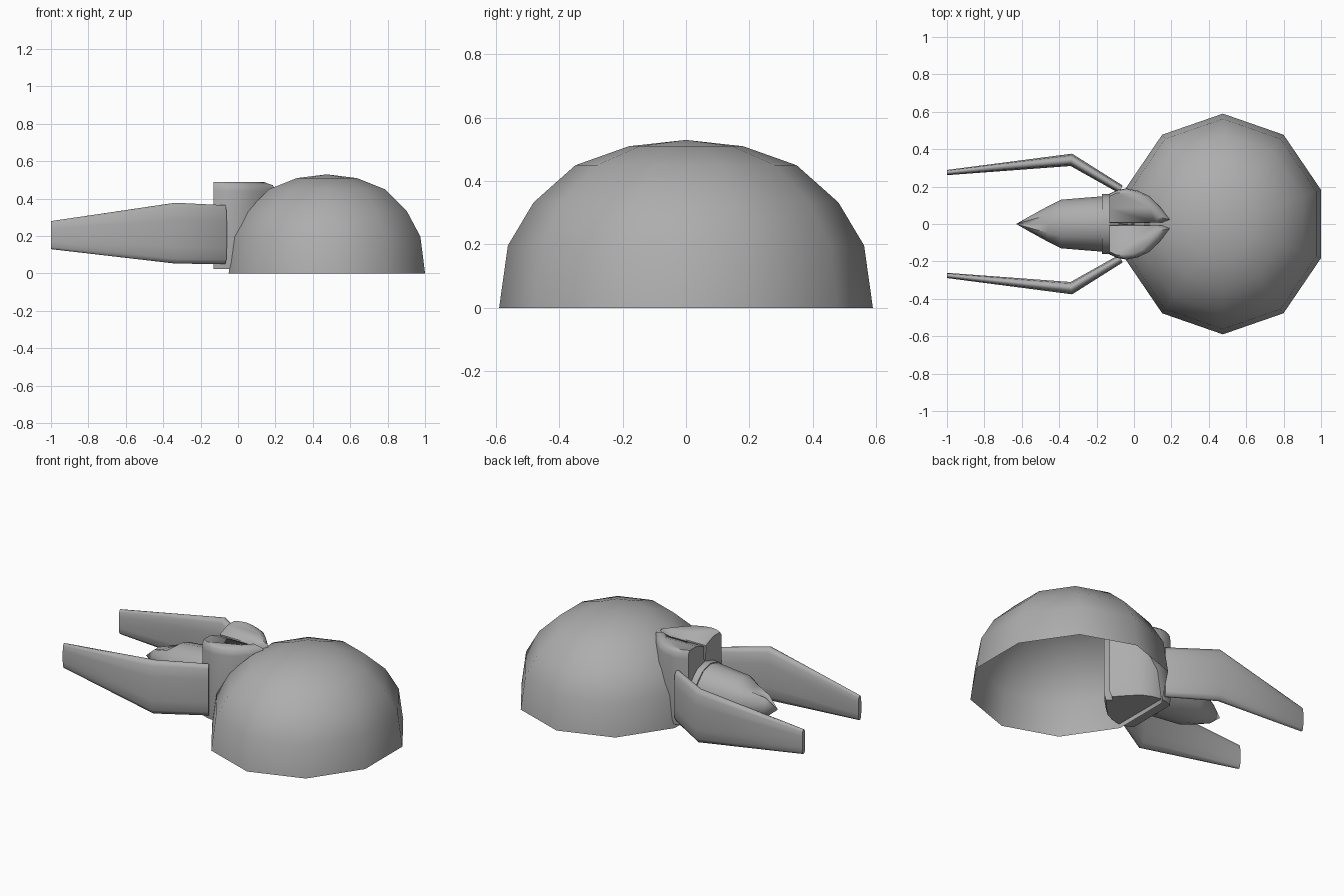
import bpy, bmesh, math

if "Cube" in bpy.data.objects:
    bpy.data.objects.remove(bpy.data.objects["Cube"])

# Mid grey for every part
grey = bpy.data.materials.new("mid_grey")
grey.diffuse_color = (0.42, 0.42, 0.42, 1)
grey.use_nodes = True
grey.node_tree.nodes["Principled BSDF"].inputs["Base Color"].default_value = grey.diffuse_color


def loft(name, rings, cap_start=True, cap_end=True, angle=60):
    """Skin a list of equal-length point rings; a one-point ring is a tip."""
    bm = bmesh.new()
    vs = [[bm.verts.new(p) for p in r] for r in rings]
    for a, b in zip(vs, vs[1:]):
        n = len(a)
        for i in range(n):
            j = (i + 1) % n
            if len(b) == 1:
                bm.faces.new((a[i], a[j], b[0]))
            else:
                bm.faces.new((a[i], a[j], b[j], b[i]))
    if cap_start:
        bm.faces.new(vs[0][::-1])
    if cap_end and len(vs[-1]) > 2:
        bm.faces.new(vs[-1])
    bmesh.ops.recalc_face_normals(bm, faces=bm.faces)
    me = bpy.data.meshes.new(name)
    bm.to_mesh(me)
    bm.free()
    me.materials.append(grey)
    ob = bpy.data.objects.new(name, me)
    bpy.context.collection.objects.link(ob)
    bpy.ops.object.select_all(action='DESELECT')
    ob.select_set(True)
    bpy.context.view_layer.objects.active = ob
    bpy.ops.object.shade_smooth_by_angle(angle=math.radians(angle))
    return ob


def mirror_y(ob):
    m = ob.modifiers.new("mirror", 'MIRROR')
    m.use_axis = (False, True, False)
    m.use_mirror_merge = False


# Ten-sided open dome
def dome_ring(r, z):
    return [(0.475 + 0.552 * r * math.cos(math.radians(18 + 36 * i)),
             0.59 * r * math.sin(math.radians(18 + 36 * i)), z) for i in range(10)]


dome = [dome_ring(r, z) for r, z in
        ((1, 0), (0.953, 0.197), (0.815, 0.333), (0.592, 0.45), (0.306, 0.51))]
loft("dome_shell", dome + [[(0.475, 0, 0.53)]], cap_start=False)

# Paired upright body lobes meeting in a V-shaped groove
outline = [(-0.13, 0.0), (-0.13, 0.08), (-0.13, 0.163), (-0.09, 0.182), (-0.04, 0.19),
           (0.02, 0.178), (0.08, 0.15), (0.14, 0.09), (0.2, 0.022), (0.17, 0.0)]


def lobe_ring(s, z, dip=0):
    ring = []
    for i, (x, y) in enumerate(outline):
        inner = i in (0, 9)
        ring.append((-0.13 + (x + 0.13) * s,
                     dip * 0.25 if inner else 0.09 + (y - 0.09) * s,
                     z - dip if inner else z))
    return ring


mirror_y(loft("body_lobe", [lobe_ring(*p) for p in
              ((0.95, 0.025), (1, 0.06), (1, 0.44, 0.03), (0.96, 0.472, 0.035),
               (0.8, 0.49, 0.03))], angle=60))


# Tapered head ending in a point
def head_ring(x, w, top, bottom, n=12):
    c, h = (top + bottom) / 2, (top - bottom) / 2
    return [(x, w * math.cos(2 * math.pi * i / n), c + h * math.sin(2 * math.pi * i / n))
            for i in range(n)]


head = [head_ring(*p) for p in ((-0.08, 0.15, 0.36, 0.06), (-0.17, 0.148, 0.36, 0.06),
                                (-0.39, 0.13, 0.34, 0.08))]
# Muzzle has a shallow crease along its top
for x, w, top, bottom in ((-0.46, 0.095, 0.305, 0.1), (-0.56, 0.04, 0.27, 0.14)):
    ring = head_ring(x, w, top, bottom)
    ring[3] = (x, 0, top - 0.025)
    head.append(ring)
loft("head", head + [[(-0.63, 0, 0.2)]])

# Collar behind the head
loft("neck_collar", [head_ring(x, 0.16, 0.365, 0.055) for x in (-0.10, -0.17)])


# Flat bent side claws with rounded edges
def claw_ring(x, y, half_t, low, high, skew):
    c, h = (low + high) / 2, (high - low) / 2
    sec = [(1, -0.45), (1, 0.45), (0.75, 0.85), (0.3, 1), (-0.3, 1), (-0.75, 0.85),
           (-1, 0.45), (-1, -0.45), (-0.75, -0.85), (-0.3, -1), (0.3, -1), (0.75, -0.85)]
    return [(x + skew * t, y + half_t * t, c + h * v) for t, v in sec]


mirror_y(loft("side_claw", [claw_ring(-0.07, 0.185, 0.02, 0.05, 0.365, 0.01),
                            claw_ring(-0.335, 0.343, 0.033, 0.053, 0.378, 0.004),
                            claw_ring(-1.0, 0.275, 0.014, 0.13, 0.28, 0)], angle=75))
